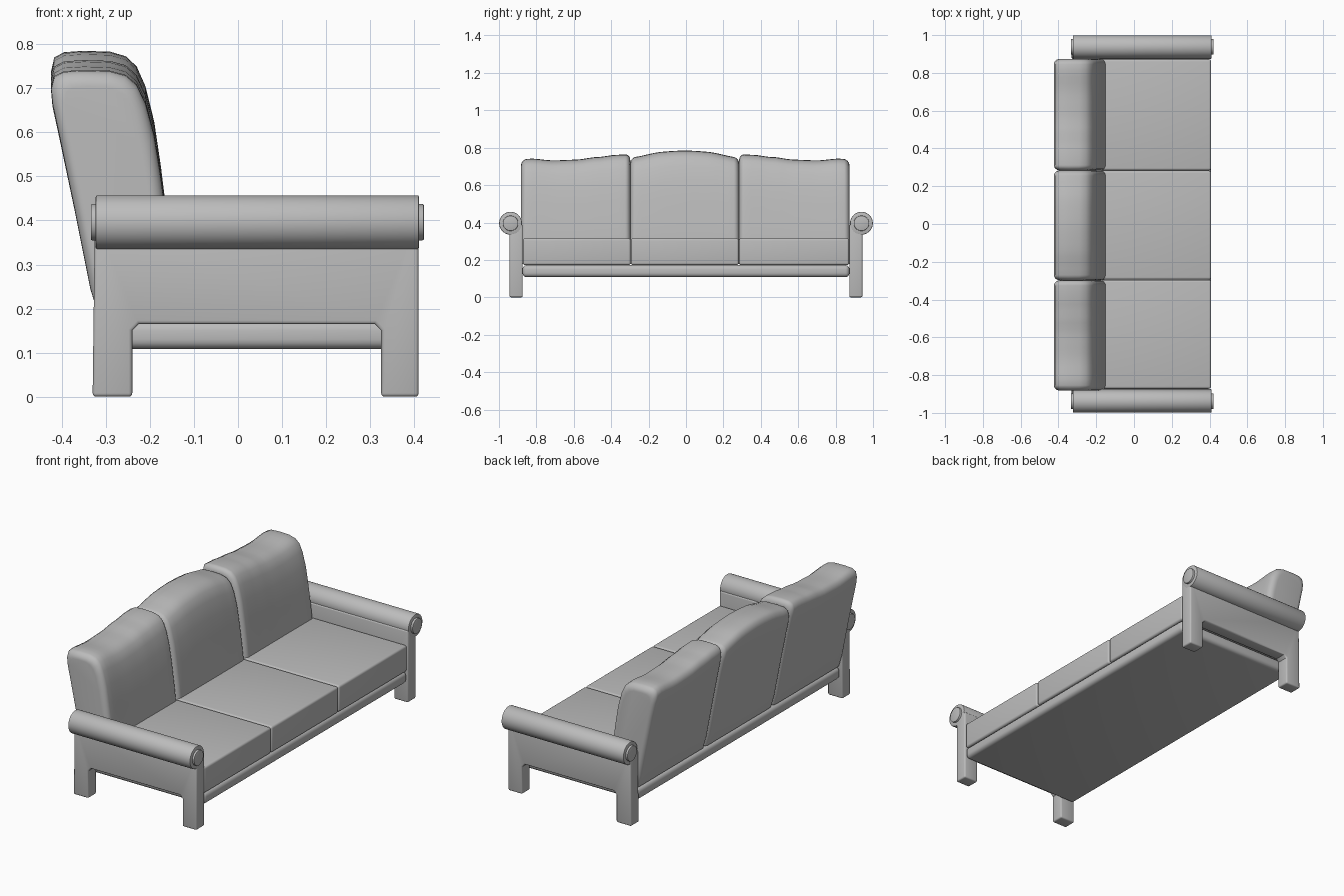
import bpy, bmesh, math
from mathutils import Matrix, Vector

if "Cube" in bpy.data.objects:
    bpy.data.objects.remove(bpy.data.objects["Cube"])

fabric = bpy.data.materials.new("grey fabric")
fabric.diffuse_color = (0.5, 0.5, 0.5, 1)
fabric.use_nodes = True
fabric.node_tree.nodes["Principled BSDF"].inputs["Base Color"].default_value = fabric.diffuse_color


def finish(name, bm, angle=40):
    bmesh.ops.recalc_face_normals(bm, faces=bm.faces)
    me = bpy.data.meshes.new(name)
    bm.to_mesh(me)
    bm.free()
    me.materials.append(fabric)
    ob = bpy.data.objects.new(name, me)
    bpy.context.collection.objects.link(ob)
    bpy.ops.object.select_all(action='DESELECT')
    ob.select_set(True)
    bpy.context.view_layer.objects.active = ob
    bpy.ops.object.shade_smooth_by_angle(angle=math.radians(angle))
    return ob


def bevel(bm, width, segments=3):
    edges = [e for e in bm.edges if e.calc_face_angle(0) > math.radians(50)]
    bmesh.ops.bevel(bm, geom=edges, offset=width, segments=segments,
                    profile=0.5, affect='EDGES', clamp_overlap=True)


def box(name, lo, hi, width):
    bm = bmesh.new()
    bmesh.ops.create_cube(bm, size=1)
    lo, hi = Vector(lo), Vector(hi)
    for v in bm.verts:
        v.co = (lo + hi) / 2 + v.co * (hi - lo)
    bevel(bm, width, 4)
    return finish(name, bm)


def x_cylinder(name, x0, x1, y, z, r, width):
    bm = bmesh.new()
    m = Matrix.Translation(((x0 + x1) / 2, y, z)) @ Matrix.Rotation(math.pi / 2, 4, 'Y')
    bmesh.ops.create_cone(bm, cap_ends=True, segments=40, radius1=r, radius2=r,
                          depth=x1 - x0, matrix=m)
    bevel(bm, width, 2)
    return finish(name, bm)


# Arm side: panel and two legs as one cut-out profile
ARM = [(-0.33, 0), (-0.24, 0), (-0.24, 0.15), (-0.225, 0.165), (0.31, 0.165),
       (0.325, 0.15), (0.325, 0), (0.41, 0), (0.41, 0.39), (-0.325, 0.39)]
for s, side in ((-1, "near"), (1, "far")):
    bm = bmesh.new()
    face = bm.faces.new([bm.verts.new((x, s * 0.873, z)) for x, z in ARM])
    ext = bmesh.ops.extrude_face_region(bm, geom=[face])
    for v in ext["geom"]:
        if isinstance(v, bmesh.types.BMVert):
            v.co.y = s * 0.943
    bmesh.ops.recalc_face_normals(bm, faces=bm.faces)
    bevel(bm, 0.008)
    finish(side + "_arm_panel", bm)
    # Rolled armrest with a raised round cap at both ends
    x_cylinder(side + "_armrest_roll", -0.323, 0.411, s * 0.938, 0.396, 0.061, 0.004)
    x_cylinder(side + "_armrest_cap", -0.334, 0.422, s * 0.938, 0.396, 0.041, 0.003)

# Base platform
box("base", (-0.32, -0.874, 0.108), (0.408, 0.874, 0.172), 0.022)

# Seat cushions
SEATS = [(-0.872, -0.296), (-0.294, 0.282), (0.284, 0.872)]
for i, (a, b) in enumerate(SEATS):
    box("seat_cushion_%d" % (i + 1), (-0.2, a, 0.172), (0.408, b, 0.315), 0.012)

# Back cushions: side profile lofted along y, following a curved top line
SIDE = [(-0.315, 0.178), (-0.335, 0.25), (-0.372, 0.45), (-0.405, 0.62), (-0.421, 0.70),
        (-0.424, 0.735), (-0.417, 0.765), (-0.395, 0.777), (-0.35, 0.78), (-0.29, 0.778),
        (-0.255, 0.768), (-0.23, 0.745), (-0.21, 0.70), (-0.19, 0.62), (-0.175, 0.52),
        (-0.16, 0.40), (-0.15, 0.31), (-0.145, 0.178)]
TOP_OUTER = [(0, 0.735), (0.08, 0.742), (0.3, 0.732), (0.5, 0.736),
             (0.7, 0.75), (0.88, 0.762), (1, 0.765)]
TOP_MIDDLE = [(0, 0.745), (0.1, 0.756), (0.25, 0.776), (0.4, 0.783), (0.5, 0.785),
              (0.6, 0.783), (0.75, 0.776), (0.9, 0.756), (1, 0.745)]


def top_at(line, t):
    for (t0, z0), (t1, z1) in zip(line, line[1:]):
        if t <= t1:
            f = (t - t0) / (t1 - t0)
            return z0 + (z1 - z0) * f * f * (3 - 2 * f) if line is TOP_OUTER else z0 + (z1 - z0) * f
    return line[-1][1]


def back_cushion(name, y0, y1, line, flip):
    bm = bmesh.new()
    r, width = 0.028, y1 - y0
    # stations: rounded ends (distance from end, inset), straight middle
    ends = [(r * (1 - math.cos(a)), r * (1 - math.sin(a)))
            for a in [k * math.pi / 12 for k in range(7)]]
    stations = ends + [(r + (width - 2 * r) * k / 16, 0) for k in range(1, 16)]
    stations += [(width - d, inset) for d, inset in reversed(ends)]
    rings = []
    for d, inset in stations:
        t = d / width
        top = top_at(line, 1 - t if flip else t)
        ring = []
        for x, z in SIDE:
            h = (z - 0.178) / 0.602
            mid = -0.23 - 0.09 * h
            k = 1 - inset / 0.1
            zz = 0.178 + h * (top - 0.178 - inset * 1.1)
            ring.append(bm.verts.new((mid + (x - mid) * k, y0 + d, zz)))
        rings.append(ring)
    n = len(SIDE)
    for p, q in zip(rings, rings[1:]):
        for j in range(n):
            bm.faces.new((p[j], p[(j + 1) % n], q[(j + 1) % n], q[j]))
    bm.faces.new(rings[0])
    bm.faces.new(rings[-1])
    return finish(name, bm, 50)


back_cushion("back_cushion_1", -0.882, -0.298, TOP_OUTER, False)
back_cushion("back_cushion_2", -0.298, 0.284, TOP_MIDDLE, False)
back_cushion("back_cushion_3", 0.284, 0.874, TOP_OUTER, True)
